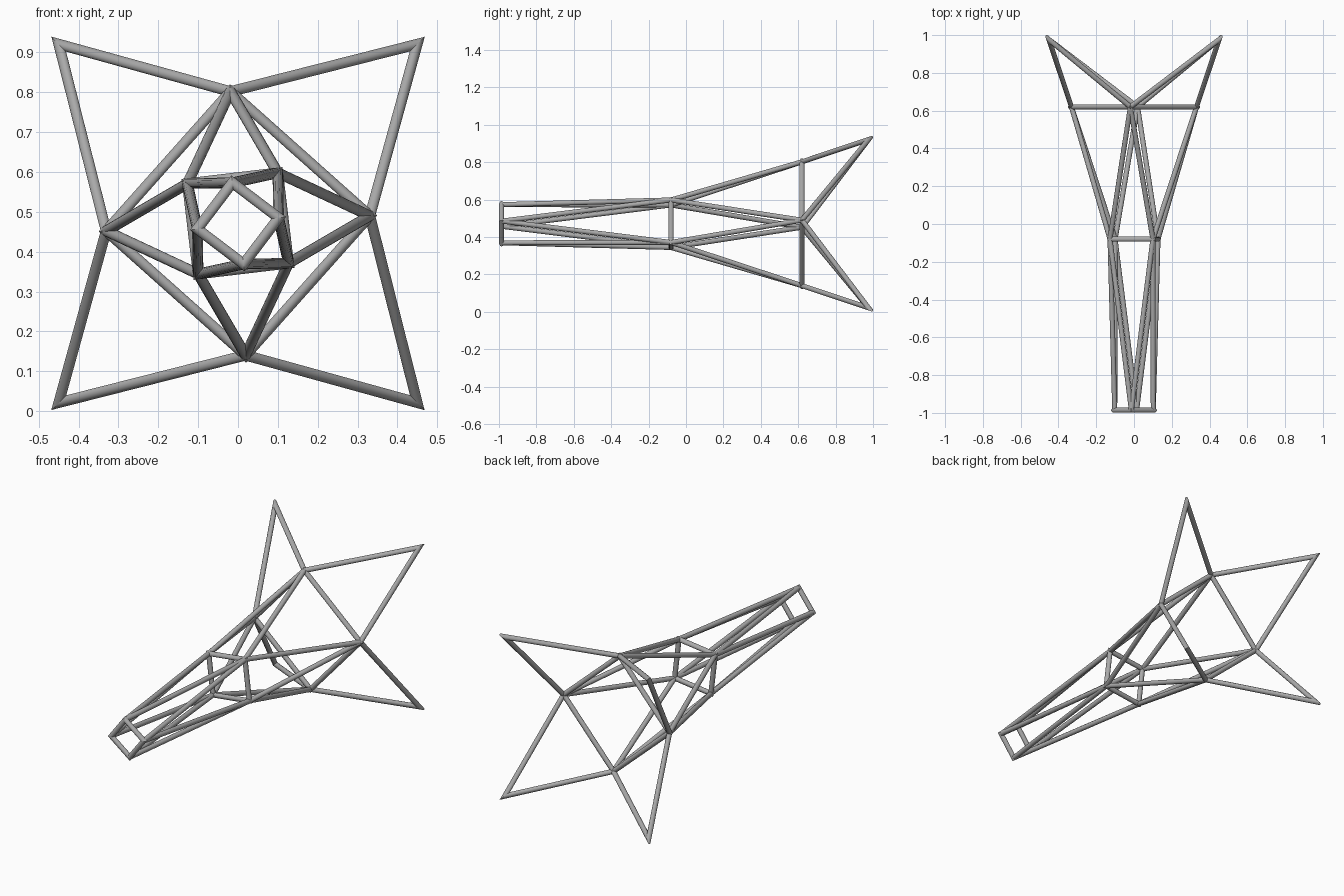
import bpy, bmesh
from math import cos, sin, tau
from mathutils import Vector

cube = bpy.data.objects.get("Cube")
if cube:
    bpy.data.objects.remove(cube)

RADIUS = 0.0135
SIDES = 16
MID_Z = 0.471

steel = bpy.data.materials.new("grey steel")
steel.use_nodes = True
GREY = (0.4, 0.4, 0.4, 1)
steel.diffuse_color = GREY
steel.node_tree.nodes["Principled BSDF"].inputs["Base Color"].default_value = GREY


def quad_nodes(x, y, z):
    """Four nodes turned in quarter steps around the long axis."""
    nodes = []
    for _ in range(4):
        nodes.append(Vector((x, y, MID_Z + z)))
        x, z = z, -x
    return nodes


def add_bar(bm, a, b, normal_a, normal_b):
    """Round bar from a to b, its ends cut by the planes given by the normals."""
    d = (b - a).normalized()
    u = (Vector((0, 1, 0)) if abs(d.y) < 0.9 else Vector((1, 0, 0)))
    u = (u - d * u.dot(d)).normalized()
    v = d.cross(u)
    rings = []
    for p, n in ((a, normal_a), (b, normal_b)):
        ring = []
        for i in range(SIDES):
            t = tau * (i + 0.5) / SIDES
            off = (u * cos(t) + v * sin(t)) * RADIUS
            ring.append(bm.verts.new(p + off - d * (off.dot(n) / d.dot(n))))
        rings.append(ring)
    r0, r1 = rings
    for i in range(SIDES):
        j = (i + 1) % SIDES
        bm.faces.new((r0[i], r0[j], r1[j], r1[i]))
    bm.faces.new(r0[::-1])
    bm.faces.new(r1)


def finish(name, bm):
    """Turn the bars into one object with smooth sides and sharp ends."""
    bmesh.ops.recalc_face_normals(bm, faces=bm.faces)
    for face in bm.faces:
        face.smooth = len(face.verts) == 4
    for edge in bm.edges:
        edge.smooth = all(f.smooth for f in edge.link_faces)
    mesh = bpy.data.meshes.new(name)
    bm.to_mesh(mesh)
    bm.free()
    mesh.materials.append(steel)
    obj = bpy.data.objects.new(name, mesh)
    bpy.context.collection.objects.link(obj)


def mitred_loop(name, pts):
    """Closed frame of bars with mitred corners."""
    bm = bmesh.new()
    n = len(pts)
    dirs = [(pts[(i + 1) % n] - pts[i]).normalized() for i in range(n)]
    cuts = [dirs[i - 1] + dirs[i] for i in range(n)]
    for i in range(n):
        j = (i + 1) % n
        add_bar(bm, pts[i], pts[j], cuts[i], cuts[j])
    finish(name, bm)


def struts(name, starts, ends):
    """Each start node joins its two neighbouring end nodes."""
    bm = bmesh.new()
    for i, a in enumerate(starts):
        for b in (ends[i], ends[i - 1]):
            add_bar(bm, a, b, b - a, b - a)
    finish(name, bm)


front = quad_nodes(-0.014, -0.986, 0.102)
middle = quad_nodes(0.1, -0.08, 0.127)
rear = quad_nodes(-0.019, 0.62, 0.331)
tips = quad_nodes(0.45, 0.976, 0.45)

# Square frames
mitred_loop("front_frame", front)
mitred_loop("middle_frame", middle)
mitred_loop("rear_frame", rear)

# Long struts between the frames
struts("front_struts", front, middle)
struts("rear_struts", rear, middle)

# Four flared points at the back
mitred_loop("flared_points", [p for pair in zip(rear, tips) for p in pair])
